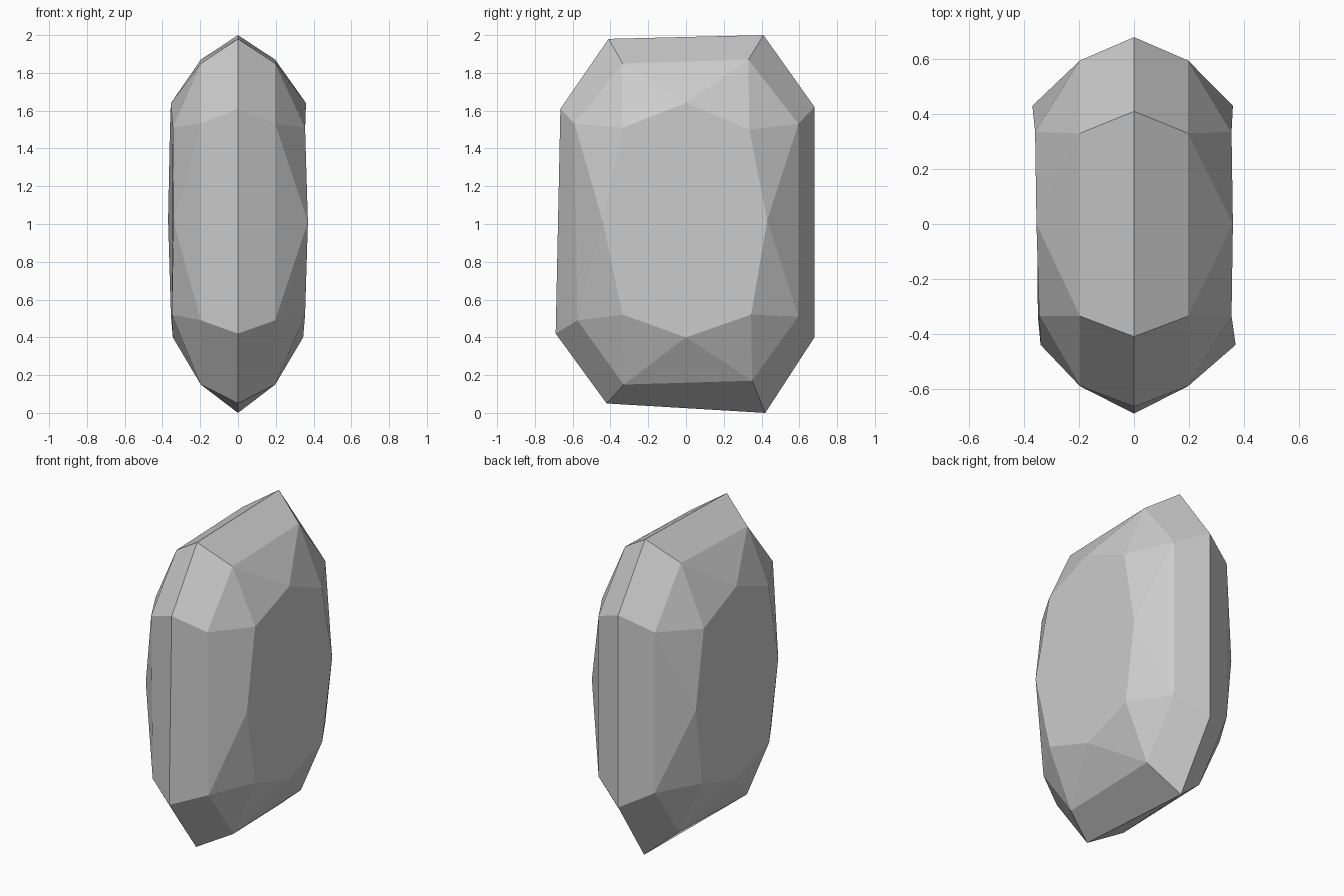
import bpy
import bmesh

cube = bpy.data.objects.get("Cube")
if cube:
    bpy.data.objects.remove(cube, do_unlink=True)

# Stone colour
stone = bpy.data.materials.new("light_grey_stone")
stone.use_nodes = True
GREY = (0.6, 0.6, 0.6, 1)
stone.diffuse_color = GREY
bsdf = stone.node_tree.nodes["Principled BSDF"]
bsdf.inputs["Base Color"].default_value = GREY
bsdf.inputs["Roughness"].default_value = 0.8

# Eight-sided rings as (y, z), clockwise from the top front corner
GIRDLE = [(-.41, 1.98), (.41, 2), (.68, 1.62), (.68, .4),
          (.42, 0), (-.42, .05), (-.69, .42), (-.665, 1.61)]
SHOULDER = [(-.335, 1.85), (.33, 1.87), (.595, 1.53), (.595, .51),
            (.35, .17), (-.33, .15), (-.575, .49), (-.59, 1.53)]
# Table ring starts at the top middle; middles and corners alternate
TABLE = [(0, 1.64), (.335, 1.5), (.43, 1.02), (.345, .52),
         (0, .4), (-.335, .52), (-.44, 1.01), (-.335, 1.51)]
# Slightly uneven depth of the table on each side
DEPTH = {1: [.36, .355, .36, .35, .345, .355, .37, .355],
         -1: [.355, .36, .37, .355, .345, .35, .34, .345]}

bm = bmesh.new()
girdle = [bm.verts.new((0, y, z)) for y, z in GIRDLE]

for side in (1, -1):
    shoulder = [bm.verts.new((side * .197, y, z)) for y, z in SHOULDER]
    table = [bm.verts.new((side * d, y, z))
             for d, (y, z) in zip(DEPTH[side], TABLE)]
    for i in range(8):
        j = (i + 1) % 8
        # Outer bevel, crown triangle on each edge, and the facet beside it
        bm.faces.new((girdle[i], girdle[j], shoulder[j], shoulder[i]))
        bm.faces.new((shoulder[i], shoulder[j], table[i]))
        bm.faces.new((shoulder[j], table[j], table[i]))
    bm.faces.new(table)

bmesh.ops.recalc_face_normals(bm, faces=bm.faces)
mesh = bpy.data.meshes.new("faceted_stone")
bm.to_mesh(mesh)
bm.free()
mesh.materials.append(stone)
obj = bpy.data.objects.new("faceted_stone", mesh)
bpy.context.collection.objects.link(obj)
